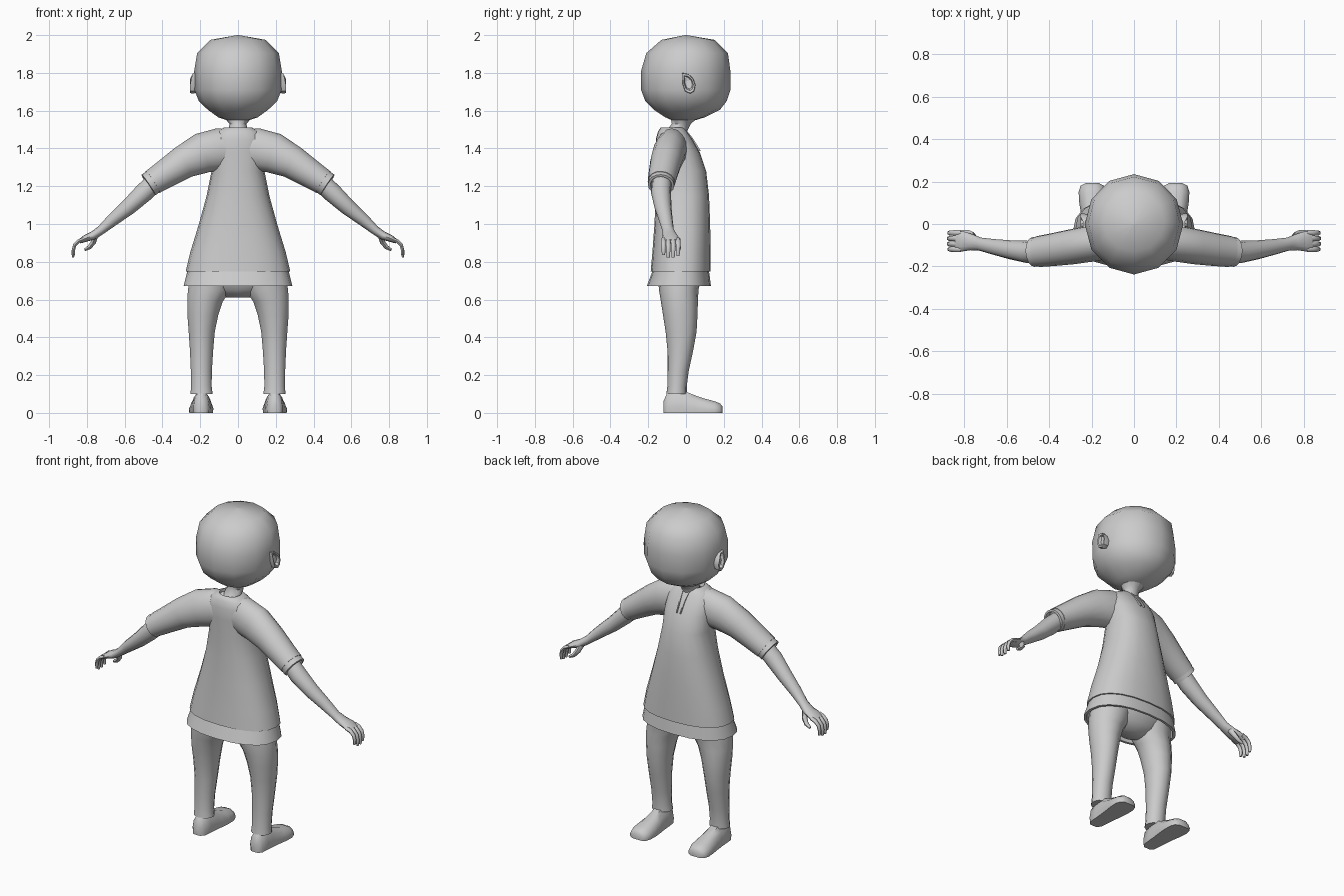
import bpy, bmesh, math
from mathutils import Vector

grey = bpy.data.materials.new("plain grey")
grey.diffuse_color = (0.6, 0.6, 0.6, 1)


def finish(name, bm, mirror=False, angle=50):
    bmesh.ops.recalc_face_normals(bm, faces=bm.faces)
    me = bpy.data.meshes.new(name)
    bm.to_mesh(me)
    bm.free()
    ob = bpy.data.objects.new(name, me)
    bpy.context.collection.objects.link(ob)
    me.materials.append(grey)
    bpy.ops.object.select_all(action='DESELECT')
    ob.select_set(True)
    bpy.context.view_layer.objects.active = ob
    bpy.ops.object.shade_smooth_by_angle(angle=math.radians(angle))
    if mirror:
        mod = ob.modifiers.new("Mirror", 'MIRROR')
        mod.use_mirror_merge = False
    return ob


def skin(bm, rings, caps=(True, True)):
    """Bridge equal rings of points into a tube."""
    rows = [[bm.verts.new(p) for p in r] for r in rings]
    n = len(rows[0])
    for a, b in zip(rows, rows[1:]):
        for i in range(n):
            bm.faces.new((a[i], a[(i + 1) % n], b[(i + 1) % n], b[i]))
    for row, cap in zip((rows[0], rows[-1]), caps):
        if cap:
            bm.faces.new(row)


def oval(c, u, v, n, power=1.0):
    """Ring around c; power below 1 makes it boxier."""
    pts = []
    for i in range(n):
        a = 2 * math.pi * i / n
        s, t = math.sin(a), math.cos(a)
        s = math.copysign(abs(s) ** power, s)
        t = math.copysign(abs(t) ** power, t)
        pts.append(Vector(c) + Vector(u) * s + Vector(v) * t)
    return pts


def level(z, x0, x1, y0, y1, n=16, power=1.0):
    return oval(((x0 + x1) / 2, (y0 + y1) / 2, z), ((x1 - x0) / 2, 0, 0),
                (0, (y1 - y0) / 2, 0), n, power)


def stack(name, rows, n=16, power=1.0, caps=(True, True), mirror=False, angle=50):
    bm = bmesh.new()
    skin(bm, [level(z, a, b, c, d, n, power) for z, a, b, c, d in rows], caps)
    return finish(name, bm, mirror, angle)


def tube(bm, rows, n=12, caps=(True, True)):
    """rows: x, y, z, radius in the xz plane, radius in y; follows its own path."""
    P = [Vector(r[:3]) for r in rows]
    rings, last = [], None
    for i, r in enumerate(rows):
        d = P[min(i + 1, len(P) - 1)] - P[max(i - 1, 0)]
        # keep the direction where the path stops or turns back inside
        if last is not None and d.dot(last) <= 1e-7:
            d = last
        last = d
        side = Vector((0, 1, 0))
        side = (side - d * (side.dot(d) / d.length_squared)).normalized()
        up = side.cross(d).normalized()
        rings.append(oval(P[i], up * r[3], side * r[4], n))
    skin(bm, rings, caps)


def limb(name, rows, n=12, caps=(True, True), angle=50):
    bm = bmesh.new()
    tube(bm, rows, n, caps)
    return finish(name, bm, True, angle)


# Head: coarse rounded form closing to a point on top
stack("head", [(z, -w, w, a, b) for z, w, a, b in (
    (1.545, .045, -.065, .035), (1.565, .105, -.11, .10), (1.605, .16, -.17, .18),
    (1.65, .207, -.215, .215), (1.71, .231, -.238, .235), (1.81, .232, -.238, .235),
    (1.905, .216, -.21, .222), (1.975, .145, -.13, .15), (2.0, .004, -.004, .004))],
    n=12, angle=60)

# Neck
stack("neck", [(1.46, -.06, .06, -.12, .0), (1.50, -.05, .05, -.10, .01),
               (1.53, -.045, .045, -.075, .025), (1.56, -.07, .07, -.08, .06)], n=12)

# Ears: teardrop shells with a sunken middle
bm = bmesh.new()
rings = []
for x, s in ((.205, .8), (.238, 1), (.253, .95), (.251, .72), (.236, .55)):
    rings.append([(x - .012 * (p[1] > 1.77), .013 + (p[0] - .013) * s, 1.747 + (p[1] - 1.747) * s)
                  for p in ((-.02, 1.80), (.012, 1.795), (.038, 1.77), (.05, 1.735),
                            (.043, 1.703), (.022, 1.69), (-.005, 1.703), (-.018, 1.74))])
skin(bm, rings)
finish("ear", bm, True, 40)

# Tunic body, flared towards an open bottom with a turned-in edge
stack("tunic", [(z, -w, w, a, b) for z, w, a, b in (
    (.78, .25, -.165, .11), (.748, .255, -.17, .113), (.748, .277, -.187, .131),
    (.85, .253, -.178, .13),
    (1.0, .207, -.167, .128), (1.15, .166, -.16, .122), (1.28, .14, -.158, .107),
    (1.38, .145, -.16, .073), (1.45, .14, -.16, .033), (1.49, .112, -.148, .005),
    (1.51, .075, -.135, -.01), (1.512, .062, -.125, -.018), (1.485, .055, -.115, -.02))],
    n=20, power=.85)

# Hem skirt below the tunic, hollow
stack("hem", [(z, -w, w, a, b) for z, w, a, b in (
    (.78, .245, -.16, .105), (.672, .272, -.192, .118), (.672, .288, -.207, .132),
    (.75, .268, -.178, .122))], n=20, power=.85, caps=(True, False))

# Neck placket on the chest: two thin raised edges
bm = bmesh.new()
for x in (-.012, .012):
    pts = [(x * 1.9, -.012, 1.508), (x * 1.3, .034, 1.45), (x, .075, 1.385)]
    rings = [[(px - .003, y - .006, z), (px + .003, y - .006, z),
              (px + .003, y + .003, z + .003), (px - .003, y + .003, z + .003)]
             for px, y, z in pts]
    skin(bm, rings)
finish("placket", bm)

# Sleeves and the inset cuffs
limb("sleeve", [(.03, -.07, 1.395, .105, .078), (.10, -.075, 1.395, .112, .082),
                (.19, -.09, 1.375, .107, .086), (.29, -.107, 1.327, .088, .083),
                (.39, -.122, 1.262, .075, .077), (.452, -.13, 1.222, .068, .073),
                (.452, -.13, 1.222, .06, .064)], 16)
limb("cuff", [(.43, -.128, 1.237, .064, .07), (.474, -.132, 1.207, .066, .07),
              (.476, -.132, 1.206, .054, .057), (.455, -.13, 1.22, .05, .052)], 16)

# Bare arms running into the palm
limb("arm", [(.41, -.127, 1.25, .05, .05), (.50, -.132, 1.165, .051, .053),
             (.58, -.122, 1.09, .043, .045), (.66, -.108, 1.025, .034, .037),
             (.725, -.095, .968, .024, .031), (.765, -.086, .94, .023, .038),
             (.805, -.082, .925, .019, .047), (.838, -.081, .908, .012, .047)], 12)

# Curled fingers and thumb
bm = bmesh.new()
for y, l in ((-.119, .85), (-.094, 1), (-.068, 1), (-.042, .9)):
    path = [(.815, .92, .013), (.845, .908, .013), (.866, .885, .012),
            (.874, .855, .011), (.873, .822, .008)]
    tube(bm, [(.815 + (x - .815) * (.6 + .4 * l), y, .92 + (z - .92) * l, r * .85, r)
              for x, z, r in path], 6)
tube(bm, [(.755, -.07, .935, .016, .018), (.765, -.05, .905, .016, .016),
          (.785, -.04, .878, .013, .013), (.812, -.037, .863, .008, .009)], 6)
finish("fingers", bm, True, 60)

# Trousers: hips joining two tapering legs
stack("hips", [(z, -w, w, a, b) for z, w, a, b in (
    (.77, .24, -.15, .10), (.70, .23, -.145, .085), (.65, .17, -.12, .06),
    (.612, .07, -.08, .02))], n=16)
stack("leg", [(.72, .02, .258, -.148, .08), (.65, .035, .268, -.143, .066),
              (.59, .078, .271, -.133, .063), (.52, .102, .27, -.122, .061),
              (.43, .121, .263, -.108, .056), (.33, .13, .256, -.098, .038),
              (.22, .137, .251, -.097, .014), (.14, .138, .25, -.099, .004),
              (.10, .133, .253, -.104, .004), (.10, .148, .238, -.09, -.008)],
      n=14, mirror=True)

# Shoes: sections from heel to toe
bm = bmesh.new()
rings = []
for y, a, b, h in ((-.12, .172, .218, .06), (-.10, .152, .236, .105), (-.05, .146, .24, .115),
                   (.0, .142, .244, .112), (.05, .135, .25, .092), (.10, .13, .258, .075),
                   (.15, .131, .261, .062), (.18, .142, .252, .05), (.193, .165, .228, .035)):
    c, w = (a + b) / 2, (b - a) / 2
    rings.append([(c + w * s, y, h * t) for s, t in (
        (-.95, 0), (.95, 0), (1, .3), (.82, .72), (.4, 1), (-.4, 1), (-.82, .72), (-1, .3))])
skin(bm, rings)
finish("shoe", bm, True, 50)
